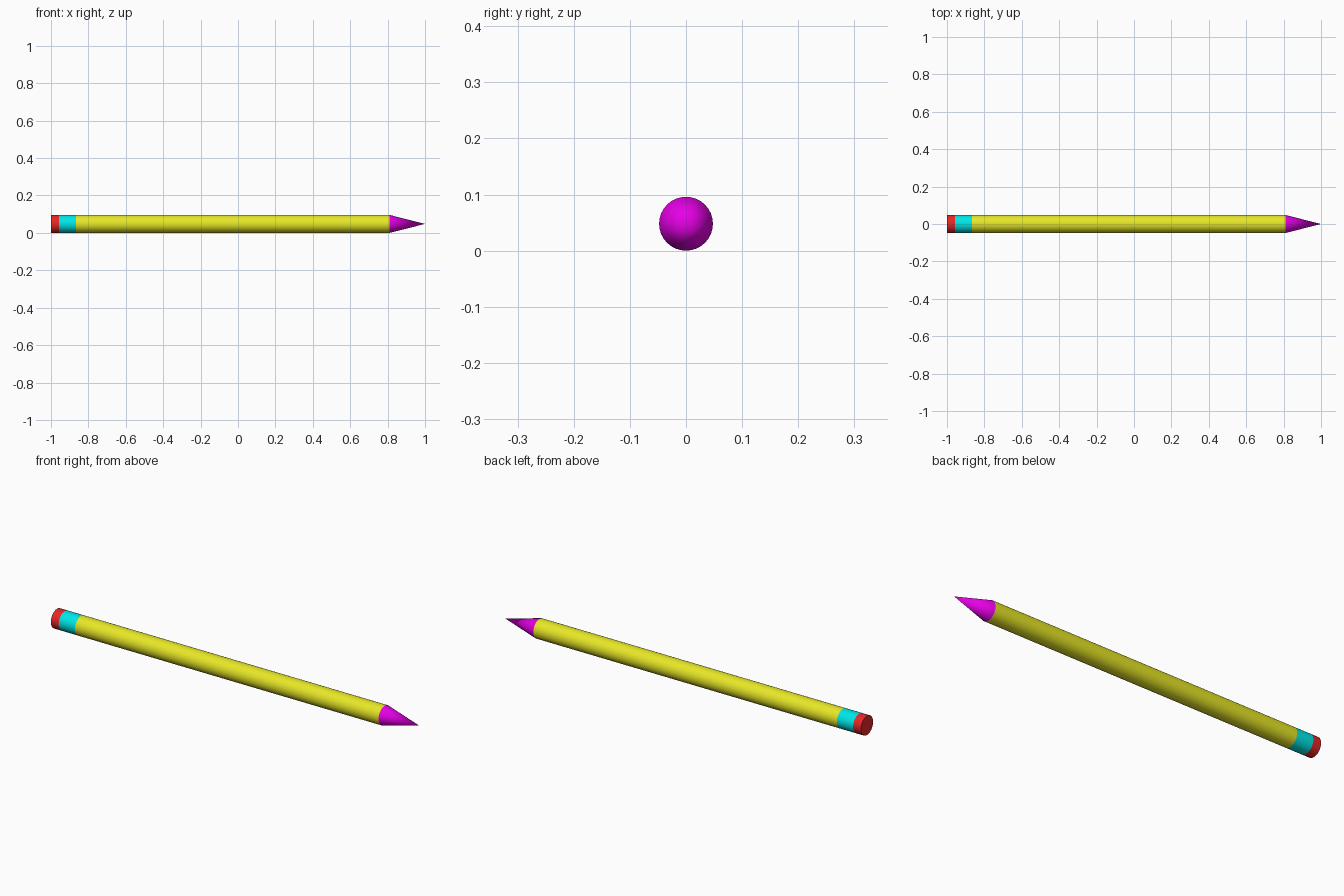
import bpy
import math

if "Cube" in bpy.data.objects:
    bpy.data.objects.remove(bpy.data.objects["Cube"])

R = 0.048       # pencil radius, also height of its axis
SIDES = 32


def section(name, x0, x1, color, end_radius=R):
    """Round section lying along x from x0 to x1."""
    bpy.ops.mesh.primitive_cone_add(
        vertices=SIDES, radius1=R, radius2=end_radius, depth=x1 - x0,
        location=((x0 + x1) / 2, 0, R), rotation=(0, math.pi / 2, 0))
    ob = bpy.context.object
    ob.name = name
    mat = bpy.data.materials.new(name + "_color")
    mat.diffuse_color = (*color, 1)
    mat.use_nodes = True
    mat.node_tree.nodes["Principled BSDF"].inputs["Base Color"].default_value = mat.diffuse_color
    ob.data.materials.append(mat)
    bpy.ops.object.shade_smooth_by_angle(angle=math.radians(35))
    return ob


# Eraser, metal band, wooden shaft and pointed tip
section("eraser", -1.0, -0.957, (0.8, 0.02, 0.02))
section("ferrule", -0.957, -0.867, (0.0, 0.8, 0.8))
section("shaft", -0.867, 0.81, (0.8, 0.8, 0.02))
section("tip", 0.81, 1.0, (0.8, 0.0, 0.8), end_radius=0)
